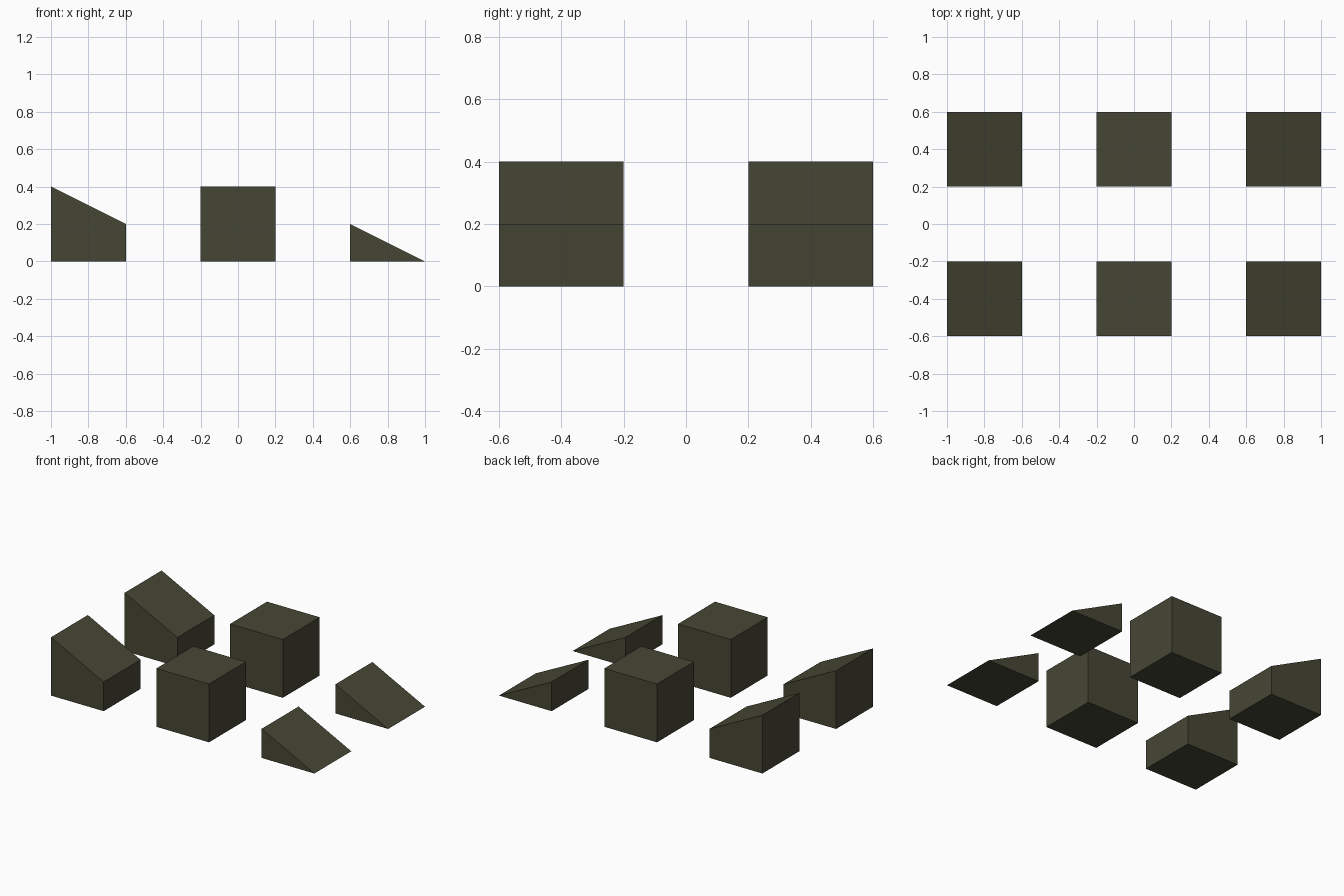
import bpy
import bmesh

if "Cube" in bpy.data.objects:
    bpy.data.objects.remove(bpy.data.objects["Cube"])

# One flat colour for every block
olive = bpy.data.materials.new("dark_olive")
olive.diffuse_color = (0.062, 0.062, 0.036, 1)
olive.use_nodes = True
olive.node_tree.nodes["Principled BSDF"].inputs["Base Color"].default_value = olive.diffuse_color


def block(name, profile, y0, y1):
    """Extrude an x-z side profile along y into a closed solid."""
    bm = bmesh.new()
    face = bm.faces.new([bm.verts.new((x, y0, z)) for x, z in profile])
    ext = bmesh.ops.extrude_face_region(bm, geom=[face])
    moved = [v for v in ext["geom"] if isinstance(v, bmesh.types.BMVert)]
    bmesh.ops.translate(bm, verts=moved, vec=(0, y1 - y0, 0))
    bmesh.ops.recalc_face_normals(bm, faces=bm.faces)
    mesh = bpy.data.meshes.new(name)
    bm.to_mesh(mesh)
    bm.free()
    mesh.materials.append(olive)
    bpy.context.collection.objects.link(bpy.data.objects.new(name, mesh))


# Side profiles: tall slope, full cube, low wedge
profiles = {
    "tall_slope": [(-1, 0), (-0.6, 0), (-0.6, 0.2), (-1, 0.4)],
    "cube": [(-0.2, 0), (0.2, 0), (0.2, 0.4), (-0.2, 0.4)],
    "low_wedge": [(0.6, 0), (1, 0), (0.6, 0.2)],
}

# Front and back rows
for row, y in (("front", -0.6), ("back", 0.2)):
    for part, profile in profiles.items():
        block(f"{row}_{part}", profile, y, y + 0.4)
